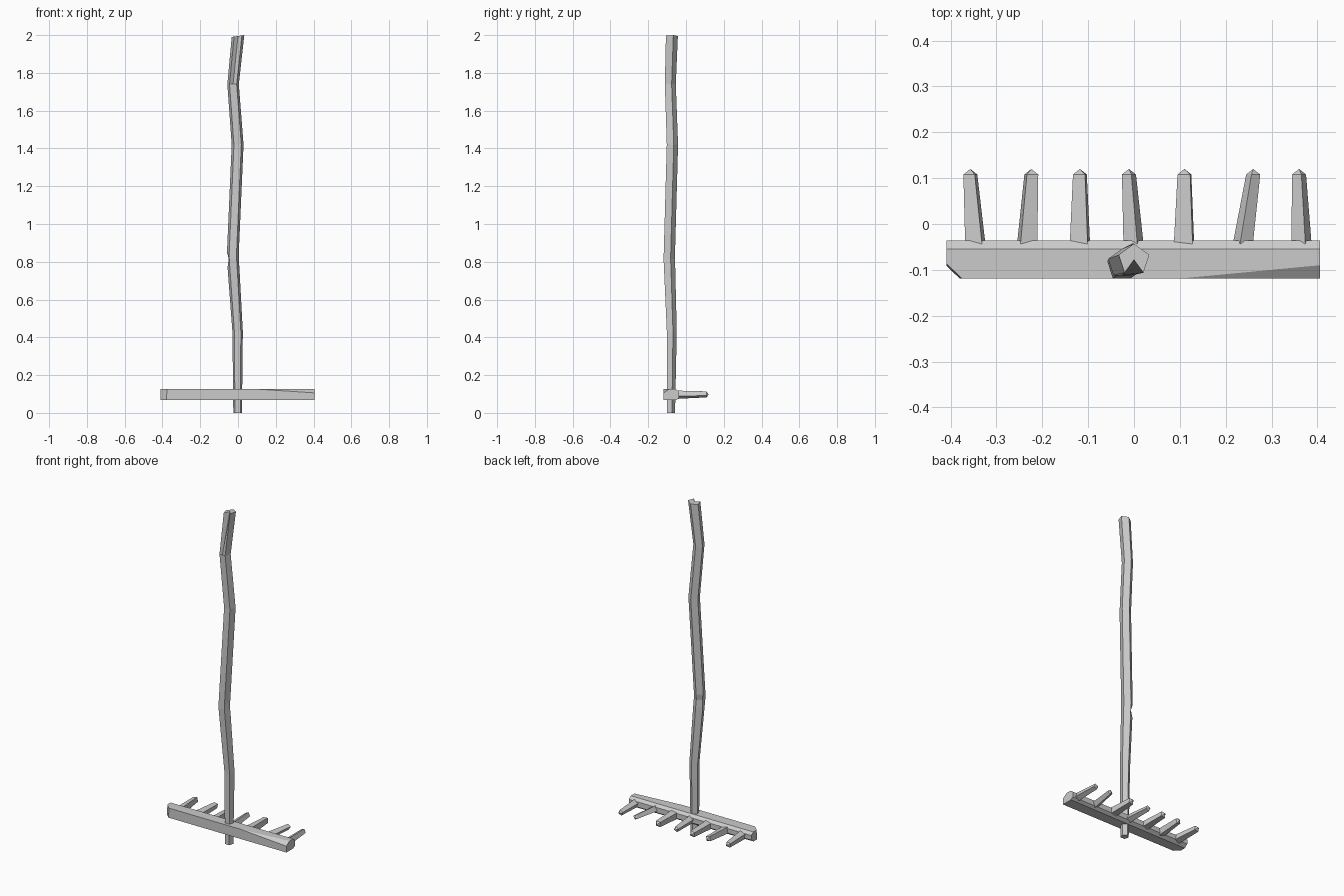
import bpy, bmesh, math
from mathutils import Vector

cube = bpy.data.objects.get("Cube")
if cube:
    bpy.data.objects.remove(cube, do_unlink=True)

grey = bpy.data.materials.new("plain_grey")
grey.use_nodes = True
colour = (0.6, 0.6, 0.6, 1)
grey.diffuse_color = colour
grey.node_tree.nodes["Principled BSDF"].inputs["Base Color"].default_value = colour


def finish(name, bm):
    bmesh.ops.recalc_face_normals(bm, faces=bm.faces)
    mesh = bpy.data.meshes.new(name)
    bm.to_mesh(mesh)
    bm.free()
    mesh.materials.append(grey)
    obj = bpy.data.objects.new(name, mesh)
    bpy.context.collection.objects.link(obj)
    return obj


def loft(bm, rings):
    """Skin a list of equal-length point rings and cap both ends."""
    loops = [[bm.verts.new(p) for p in ring] for ring in rings]
    for a, b in zip(loops, loops[1:]):
        for i in range(len(a)):
            j = (i + 1) % len(a)
            bm.faces.new((a[i], a[j], b[j], b[i]))
    bm.faces.new(loops[0])
    bm.faces.new(loops[-1])


# Crooked five-sided handle, split at the front of its top end
def handle_ring(x, y, z, r, dent=0, split=0, slant=0):
    centre = Vector((x, y, z))
    pts = []
    for k in range(5):
        a = math.radians(18 + 72 * k)
        rad = r - (dent if k == 2 else 0)
        pts.append(centre + Vector((rad * math.cos(a), rad * math.sin(a), slant * math.cos(a))))
    pts.insert(4, (pts[3] + pts[4]).lerp(centre * 2, split) / 2)
    return pts


path = [
    (-0.002, -0.082, 0, 0.024),
    (-0.002, -0.078, 0.43, 0.029),
    (-0.024, -0.09, 0.77, 0.033),
    (-0.027, -0.092, 0.815, 0.033, 0.010),
    (-0.027, -0.091, 0.85, 0.033),
    (-0.002, -0.075, 1.42, 0.033),
    (-0.026, -0.086, 1.74, 0.032),
    (0, -0.078, 1.995, 0.035, 0, 1, 0.005),
]
bm = bmesh.new()
loft(bm, [handle_ring(*p) for p in path])
finish("handle", bm)

# Head bar, with hewn corners cut off by planes
bm = bmesh.new()
bmesh.ops.create_cube(bm, size=1)
for v in bm.verts:
    v.co = Vector((v.co.x * 0.815 - 0.002, v.co.y * 0.083 - 0.0775, v.co.z * 0.058 + 0.097))


def hew(*points):
    a, b, c = map(Vector, points)
    normal = (b - a).cross(c - a).normalized()
    if normal.dot(Vector((0, -0.078, 0.097)) - a) > 0:
        normal = -normal
    geom = bm.verts[:] + bm.edges[:] + bm.faces[:]
    cut = bmesh.ops.bisect_plane(bm, geom=geom, plane_co=a, plane_no=normal, clear_outer=True)
    rim = [e for e in cut["geom_cut"] if isinstance(e, bmesh.types.BMEdge)]
    bmesh.ops.holes_fill(bm, edges=rim)


hew((-0.41, -0.086, 0.126), (-0.375, -0.119, 0.126), (-0.38, -0.119, 0.068))   # right front end
hew((0.1, -0.119, 0.126), (0.405, -0.09, 0.126), (0.405, -0.119, 0.106))       # left front top
hew((-0.41, -0.055, 0.126), (-0.13, -0.055, 0.126), (-0.41, -0.036, 0.112))    # back top
hew((-0.41, -0.058, 0.068), (0.405, -0.052, 0.068), (0, -0.036, 0.082))        # back bottom
finish("head_bar", bm)

# Seven tapered teeth with pointed tips: base x, tip x, roll in degrees
teeth = [(-0.345, -0.357, 12), (-0.234, -0.224, -12), (-0.118, -0.118, 8), (0, -0.011, 25),
         (0.109, 0.110, 5), (0.235, 0.260, -30), (0.366, 0.360, 25)]


def tooth_ring(x, y, z, half_x, half_z, roll):
    ring = []
    for sx, sz in ((-1, -1), (1, -1), (1, 1), (-1, 1)):
        c, s = math.cos(roll), math.sin(roll)
        px, pz = sx * half_x, sz * half_z
        ring.append((x + px * c - pz * s, y, z + px * s + pz * c))
    return ring


for n, (base, tip, roll) in enumerate(teeth, 1):
    roll = math.radians(roll)
    k = 1 / (abs(math.cos(roll)) + abs(math.sin(roll)))
    bm = bmesh.new()
    loft(bm, [tooth_ring(base, -0.06, 0.096, 0.023 * k, 0.022 * k, roll),
              tooth_ring(tip, 0.108, 0.098, 0.015 * k, 0.016 * k, roll)])
    end = max(bm.faces, key=lambda f: f.calc_center_median().y)
    point = bmesh.ops.poke(bm, faces=[end])["verts"][0]
    point.co.y = 0.12
    finish(f"tooth_{n}", bm)
